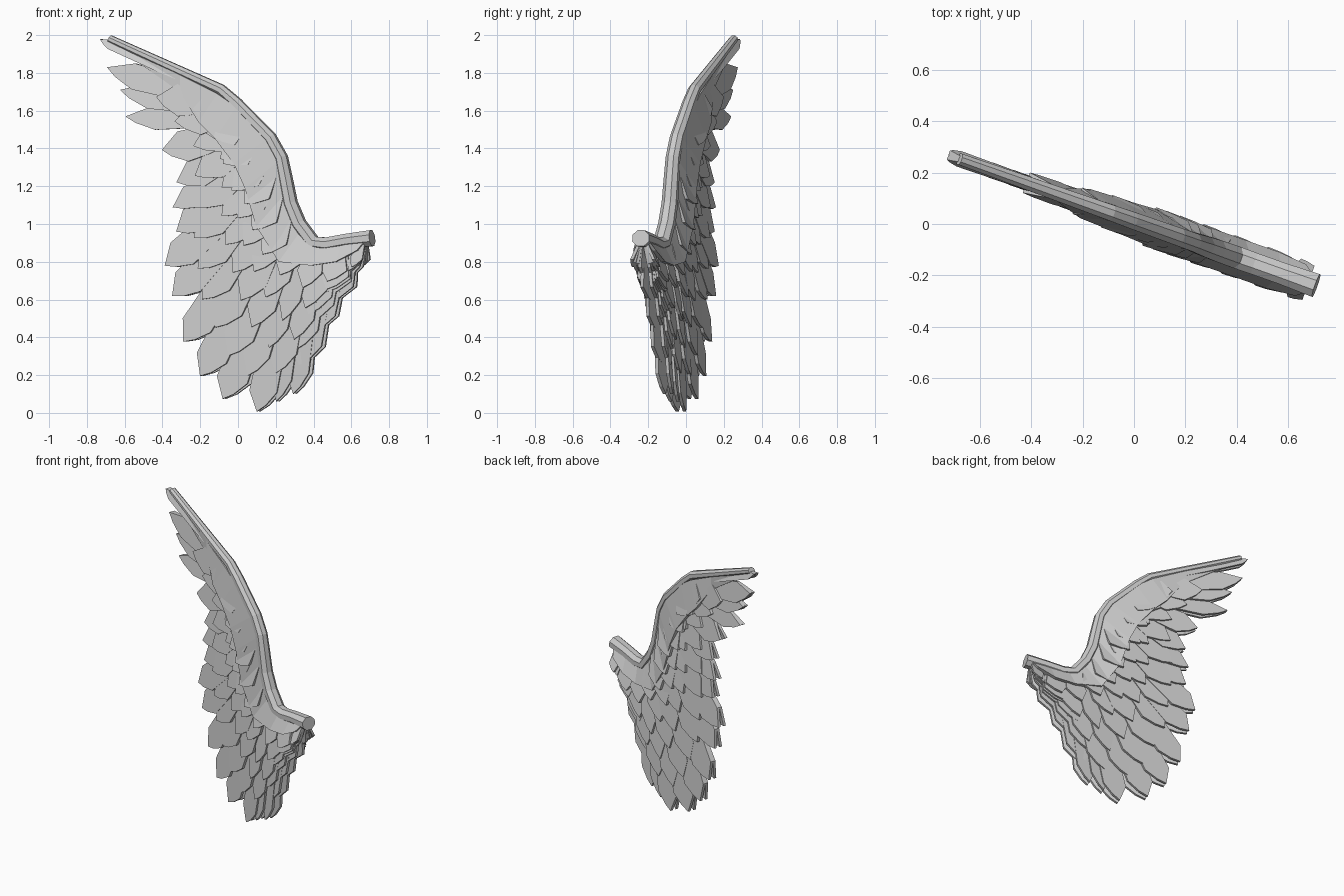
import bpy, bmesh, math
from mathutils import Vector

if "Cube" in bpy.data.objects:
    bpy.data.objects.remove(bpy.data.objects["Cube"])

# Wing plane: (x, z) is the front view outline, d is the offset towards the front
N = Vector((-0.335, -0.942, 0))


def place(x, z, d):
    return Vector((x, 0.012 - 0.355 * x, z)) + N * d


def sample(path, t):
    """Point at fraction t of a polyline's length."""
    pts = [Vector(p) for p in path]
    lens = [(b - a).length for a, b in zip(pts, pts[1:])]
    s = t * sum(lens)
    for a, b, l in zip(pts, pts[1:], lens):
        if s <= l:
            return a.lerp(b, s / l)
        s -= l
    return pts[-1]


def finish(name, bm):
    bmesh.ops.recalc_face_normals(bm, faces=bm.faces)
    me = bpy.data.meshes.new(name)
    bm.to_mesh(me)
    bm.free()
    ob = bpy.data.objects.new(name, me)
    bpy.context.collection.objects.link(ob)


def loft(name, rings):
    """Closed tube through equal rings of points."""
    bm = bmesh.new()
    rings = [[bm.verts.new(p) for p in r] for r in rings]
    n = len(rings[0])
    for a, b in zip(rings, rings[1:]):
        for k in range(n):
            bm.faces.new((a[k], a[(k + 1) % n], b[(k + 1) % n], b[k]))
    bm.faces.new(rings[0])
    bm.faces.new(rings[-1])
    finish(name, bm)


def feather(bm, root, tip, w, cut, d0, d1, side):
    """Thin flat blade from root to tip with an angular point."""
    axis = tip - root
    L = axis.length
    axis.normalize()
    across = Vector((-axis.y, axis.x))
    cut = min(cut, L * 0.4)
    outline = [(0, -0.3), (L * 0.5, -0.9), (L - cut * 0.85, -1), (L, -0.15),
               (L - cut * 0.35, 0.4), (L - cut, 1), (L * 0.5, 0.9), (0, 0.3)]
    rings = []
    for h in (-0.009, 0.009):
        ring = []
        for u, v in outline:
            p = root + axis * u + across * (v * w)
            d = d0 + (d1 - d0) * u / L + v * 0.011 + h
            ring.append(bm.verts.new(place(p.x, p.y, side * d)))
        rings.append(ring)
    a, b = rings
    bm.faces.new(a)
    bm.faces.new(b)
    for i in range(len(a)):
        j = (i + 1) % len(a)
        bm.faces.new((a[i], a[j], b[j], b[i]))


# Leading edge bone: eight-sided tapering tube
bone = [(0.71, 0.925, .046), (0.58, 0.91, .042), (0.47, 0.89, .042), (0.395, 0.90, .043),
        (0.32, 1.0, .042), (0.275, 1.11, .04), (0.25, 1.24, .038), (0.228, 1.35, .036),
        (0.17, 1.455, .035), (-0.01, 1.64, .033), (-0.09, 1.71, .031), (-0.68, 1.98, .022)]
rings = []
for i, (x, z, r) in enumerate(bone):
    p, q = bone[max(i - 1, 0)], bone[min(i + 1, len(bone) - 1)]
    t = Vector((q[0] - p[0], q[1] - p[1])).normalized()
    angles = [math.tau * (k + 0.5) / 8 for k in range(8)]
    rings.append([place(x - t.y * r * math.cos(a), z + t.x * r * math.cos(a),
                        1.1 * r * math.sin(a)) for a in angles])
loft("leading_edge_bone", rings)

# Smooth covert body: wedge hanging below the bone, thicker at its lower edge
upper = [(-0.6, 1.93), (-0.3, 1.79), (-0.1, 1.69), (0.0, 1.62), (0.16, 1.45), (0.22, 1.33),
         (0.26, 1.13), (0.34, 0.96), (0.44, 0.89), (0.56, 0.90), (0.69, 0.92)]
lower = [(-0.56, 1.88), (-0.3, 1.70), (-0.19, 1.54), (-0.1, 1.45), (0.0, 1.32), (0.06, 1.19),
         (0.12, 0.99), (0.24, 0.80), (0.41, 0.78), (0.54, 0.80), (0.65, 0.86)]
half = [.014, .025, .06, .064, .068, .072, .075, .075, .075, .075, .065]
rings = []
for u, l, h in zip(upper, lower, half):
    g = min(h, 0.032)
    rings.append([place(*u, g), place(*l, h), place(*l, -h), place(*u, -g)])
loft("covert_body", rings)

# Feather rows: roots follow the bone, tips follow one curve per row
roots = [(-0.12, 1.69), (0.0, 1.60), (0.17, 1.41), (0.24, 1.15),
         (0.34, 0.93), (0.5, 0.87), (0.67, 0.90)]
outer = [(-0.725, 1.975), (-0.69, 1.82), (-0.62, 1.70), (-0.59, 1.56), (-0.39, 1.38),
         (-0.31, 1.21), (-0.33, 1.08), (-0.31, 0.95), (-0.37, 0.77), (-0.33, 0.61),
         (-0.27, 0.37), (-0.18, 0.19), (-0.06, 0.07), (0.12, 0.005), (0.22, 0.06),
         (0.31, 0.10), (0.345, 0.25), (0.41, 0.42), (0.50, 0.58), (0.59, 0.71)]
inner = [
    ([(-0.42, 1.66), (-0.2, 1.38), (-0.22, 1.0), (-0.17, 0.6), (0.02, 0.2),
      (0.2, 0.18), (0.33, 0.33), (0.46, 0.58), (0.60, 0.74)], 16),
    ([(-0.22, 1.6), (-0.06, 1.32), (-0.06, 0.95), (0.07, 0.5), (0.17, 0.34),
      (0.31, 0.36), (0.42, 0.55), (0.60, 0.75)], 14),
    ([(-0.1, 1.45), (-0.01, 1.2), (0.05, 0.9), (0.17, 0.62), (0.27, 0.48),
      (0.40, 0.56), (0.61, 0.75)], 11),
    ([(0.07, 1.1), (0.14, 0.86), (0.3, 0.68), (0.42, 0.65),
      (0.52, 0.70), (0.63, 0.77)], 7)]
rows = [[Vector(p) for p in outer]]
rows += [[sample(path, i / (n - 1)) for i in range(n)] for path, n in inner]
names = ["flight", "second", "third", "fourth", "covert"]
starts = [0, 0.06, 0.1, 0.18, 0.42]

for side, label in ((1, "front"), (-1, "back")):
    for k, tips in enumerate(rows):
        bm = bmesh.new()
        n = len(tips)
        for i, tip in enumerate(tips):
            near = tips[max(i - 1, 0)], tips[min(i + 1, n - 1)]
            gap = (near[1] - near[0]).length / (2 if 0 < i < n - 1 else 1)
            w = min(max(gap * 0.54, 0.042), 0.085)
            cut, d0, d1 = 0.12, 0.006 + 0.003 * k, 0.022 + 0.0125 * k
            if k == 0 and i < 4:          # long pointed primaries
                w, cut = (0.024, 0.068, 0.066, 0.062)[i], (0.06 if i == 0 else 0.16)
                d1 = 0.012
            if i == n - 1:
                w = 0.035
            t = starts[k] + (1 - starts[k]) * i / (n - 1)
            feather(bm, sample(roots, t), tip, w, cut, d0, d1, side)
        finish(f"{names[k]}_feathers_{label}", bm)
